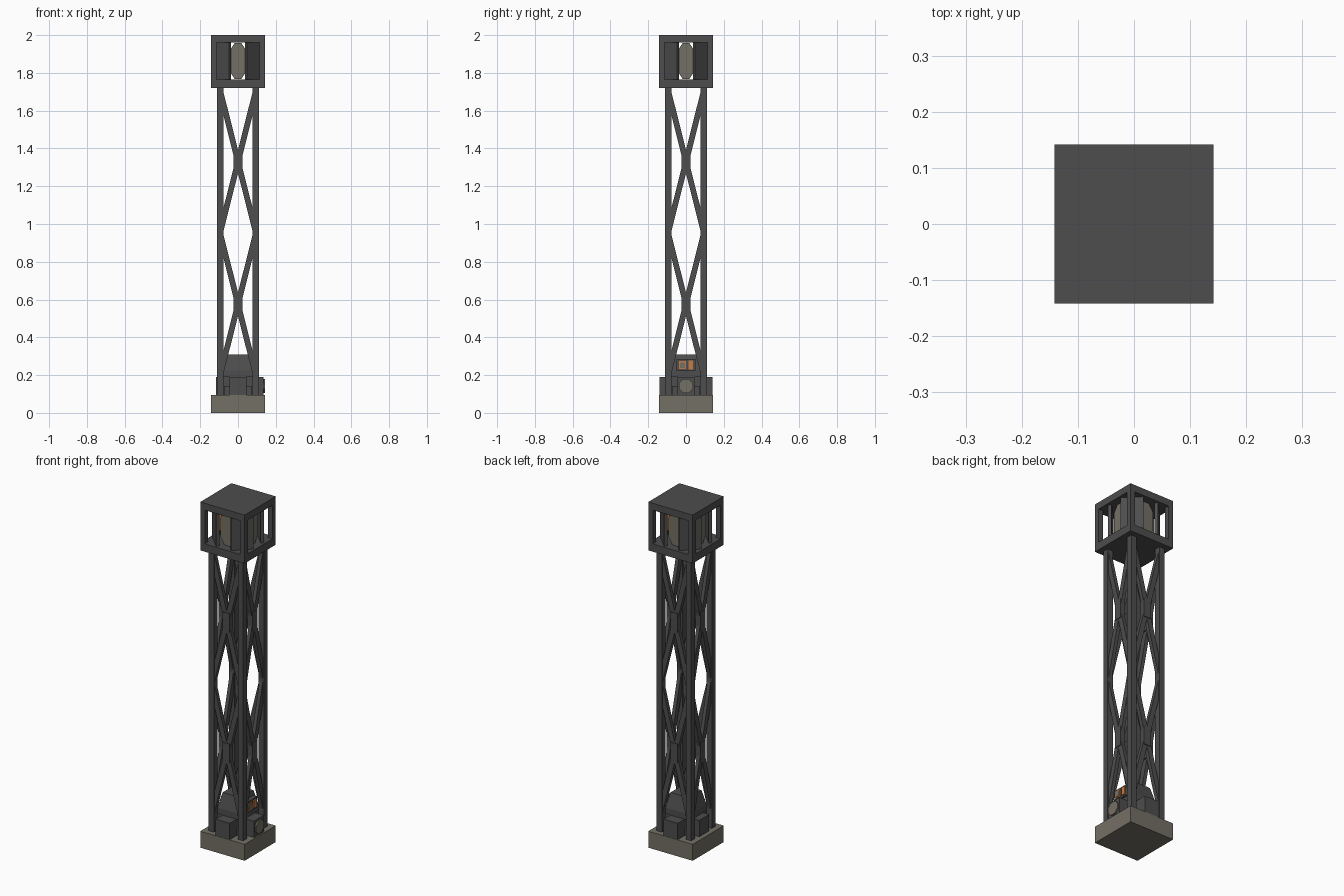
import bpy, bmesh, math
from mathutils import Matrix, Vector

if "Cube" in bpy.data.objects:
    bpy.data.objects.remove(bpy.data.objects["Cube"])


def material(name, rgb):
    m = bpy.data.materials.new(name)
    m.diffuse_color = (*rgb, 1)
    m.use_nodes = True
    m.node_tree.nodes["Principled BSDF"].inputs["Base Color"].default_value = m.diffuse_color
    return m


IRON = material("dark iron", (0.075, 0.075, 0.075))
STONE = material("warm stone", (0.175, 0.16, 0.13))
COPPER = material("copper orange", (0.55, 0.2, 0.06))


def finish(name, bm, mat, turn=0):
    bmesh.ops.recalc_face_normals(bm, faces=bm.faces)
    bm.transform(Matrix.Rotation(turn, 4, 'Z'))
    me = bpy.data.meshes.new(name)
    bm.to_mesh(me)
    bm.free()
    me.materials.append(mat)
    ob = bpy.data.objects.new(name, me)
    bpy.context.collection.objects.link(ob)
    return ob


def box(name, lo, hi, mat=IRON, turn=0):
    bm = bmesh.new()
    lo, hi = Vector(lo), Vector(hi)
    size = hi - lo
    bmesh.ops.create_cube(bm, size=1, matrix=Matrix.Translation((lo + hi) / 2) @ Matrix.Diagonal((*size, 1)))
    return finish(name, bm, mat, turn)


def plate(name, outline, y0, y1, mat=IRON, turn=0):
    """Extrude an (x, z) outline along y."""
    bm = bmesh.new()
    f = bm.faces.new([bm.verts.new((x, y0, z)) for x, z in outline])
    r = bmesh.ops.extrude_face_region(bm, geom=[f])
    bmesh.ops.translate(bm, vec=(0, y1 - y0, 0), verts=[v for v in r['geom'] if isinstance(v, bmesh.types.BMVert)])
    return finish(name, bm, mat, turn)


def octagon(r, cz):
    return [(r * math.cos(math.pi / 8 + i * math.pi / 4),
             cz + r * math.sin(math.pi / 8 + i * math.pi / 4)) for i in range(8)]


# Stone foot and the two slabs of the head
box("stone_base", (-.142, -.142, 0), (.142, .142, .095), STONE)
box("head_floor", (-.142, -.142, 1.72), (.142, .142, 1.765))
box("head_roof", (-.142, -.142, 1.96), (.142, .142, 2.0))

for i in range(4):
    t = i * math.pi / 2
    # Corner legs and head posts
    box("leg", (-.111, -.111, .095), (-.077, -.111 + .034, 1.72), IRON, t)
    box("head_post", (-.142, -.142, 1.765), (-.113, -.113, 1.96), IRON, t)
    # Diagonal shield across each corner of the head
    a, b, th = .132, .048, .012
    bm = bmesh.new()
    low = [bm.verts.new((x, y, 1.765)) for x, y in
           ((-a, -b), (-b, -a), (-b + th, -a + th), (-a + th, -b + th))]
    f = bm.faces.new(low)
    r = bmesh.ops.extrude_face_region(bm, geom=[f])
    bmesh.ops.translate(bm, vec=(0, 0, .195), verts=[v for v in r['geom'] if isinstance(v, bmesh.types.BMVert)])
    finish("corner_shield", bm, IRON, t)
    # Emitter plate in each window, with copper behind it
    zc = 1.863
    shape = [(-.018, .095), (.018, .095), (.044, .055), (.044, -.055),
             (.018, -.095), (-.018, -.095), (-.044, -.055), (-.044, .055)]
    plate("emitter_plate", [(x, zc + z) for x, z in shape], -.098, -.088, STONE, t)
    plate("emitter_coil", [(x * 1.06, zc + z * .9) for x, z in shape], -.088, -.074, COPPER, t)
    # Crossed braces with a central block
    for cz in (1.33, .575):
        for s in (-1, 1):
            h, w = .37, .0155
            plate("brace", [(-s * .093 - w, cz + h), (-s * .093 + w, cz + h),
                            (s * .093 + w, cz - h), (s * .093 - w, cz - h)],
                  -.105, -.084, IRON, t)
        box("brace_joint", (-.023, -.109, cz - .055), (.023, -.078, cz + .055), IRON, t)

# Machine housing between the legs: square stack of tapering rings
bm = bmesh.new()
rings = [[bm.verts.new((sx * w, sy * w, z)) for sx, sy in ((-1, -1), (1, -1), (1, 1), (-1, 1))]
         for w, z in ((.078, .19), (.078, .225), (.058, .31))]
bm.faces.new(rings[0])
bm.faces.new(rings[-1])
for lo, hi in zip(rings, rings[1:]):
    for k in range(4):
        bm.faces.new((lo[k], lo[(k + 1) % 4], hi[(k + 1) % 4], hi[k]))
finish("machine_housing", bm, IRON)
box("housing_core", (-.045, -.045, .095), (.045, .045, .2))
box("low_plinth", (-.075, -.075, .095), (.075, .075, .142))

# Side boxes at the foot (shorter on the left)
for name, i, reach in (("front_box", 0, .140), ("right_box", 1, .134),
                       ("back_box", 2, .140), ("left_box", 3, .117)):
    box(name, (-.045, -reach, .095), (.045, -.045, .19), IRON, i * math.pi / 2)

# Control side, facing right: round cover and instrument panel
q = math.pi / 2
plate("round_cover", octagon(.04, .143), -.142, -.13, STONE, q)
box("panel_backing", (-.05, -.088, .222), (.05, -.06, .285), IRON, q)
box("gauge_frame", (-.038, -.092, .232), (.0, -.087, .274), COPPER, q)
box("gauge_face", (-.032, -.095, .238), (-.006, -.091, .268), STONE, q)
box("indicator", (.012, -.094, .23), (.038, -.087, .277), COPPER, q)
